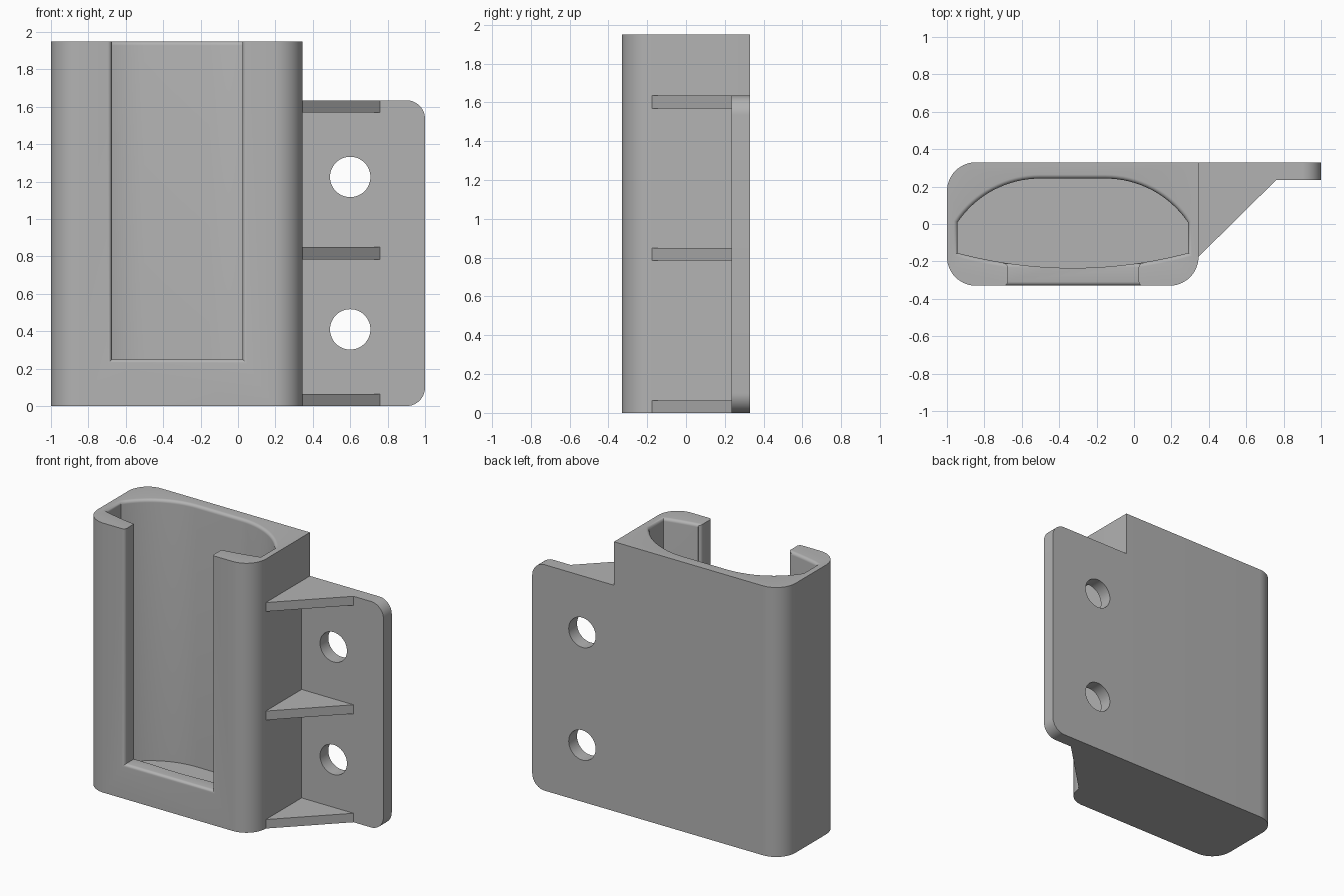
import bpy, bmesh
from math import sin, cos, pi, asin, radians
from mathutils import Vector

if "Cube" in bpy.data.objects:
    bpy.data.objects.remove(bpy.data.objects["Cube"], do_unlink=True)

grey = bpy.data.materials.new("plain grey")
grey.use_nodes = True
colour = (0.45, 0.45, 0.45, 1)
grey.diffuse_color = colour
grey.node_tree.nodes["Principled BSDF"].inputs["Base Color"].default_value = colour

HEIGHT, LEFT, RIGHT, DEPTH = 1.95, -1.0, 0.345, 0.33
MIDDLE = (LEFT + RIGHT) / 2
LIP = 0.022          # rounding of the rim and slot edges
FLANGE_TOP, FLANGE_FRONT, RIB = 1.635, 0.235, 0.065


def loft(name, rings):
    """Closed solid through rings that share one point count."""
    bm = bmesh.new()
    loops = [[bm.verts.new(p) for p in ring] for ring in rings]
    n = len(loops[0])
    for a, b in zip(loops, loops[1:]):
        for i in range(n):
            j = (i + 1) % n
            bm.faces.new((a[i], a[j], b[j], b[i]))
    bm.faces.new(loops[0][::-1])
    bm.faces.new(loops[-1])
    bmesh.ops.recalc_face_normals(bm, faces=bm.faces)
    mesh = bpy.data.meshes.new(name)
    bm.to_mesh(mesh)
    bm.free()
    mesh.materials.append(grey)
    obj = bpy.data.objects.new(name, mesh)
    bpy.context.collection.objects.link(obj)
    return obj


def arc(cx, cy, r, start, end, steps):
    angles = [start + (end - start) * i / steps for i in range(steps + 1)]
    return [(cx + r * cos(a), cy + r * sin(a)) for a in angles]


def rounded_rect(x0, x1, y0, y1, radii, steps=14):
    """Counter-clockwise from the lower right corner; radius 0 is sharp."""
    corners = [(x1, y0, -1, 1), (x1, y1, -1, -1), (x0, y1, 1, -1), (x0, y0, 1, 1)]
    pts = []
    for k, ((x, y, sx, sy), r) in enumerate(zip(corners, radii)):
        start = (k - 1) * pi / 2
        pts += arc(x + sx * r, y + sy * r, r, start, start + pi / 2, steps) if r else [(x, y)]
    return pts


def grow(pts, d):
    """Offset a counter-clockwise outline outwards with mitred corners."""
    out = []
    for i, p in enumerate(pts):
        a, b, c = Vector(pts[i - 1]), Vector(p), Vector(pts[(i + 1) % len(pts)])
        e, f = (b - a).normalized(), (c - b).normalized()
        n, m = Vector((e.y, -e.x)), Vector((f.y, -f.x))
        out.append(tuple(b + (n + m) * d / (1 + n.dot(m))))
    return out


def at_z(pts, z):
    return [(x, y, z) for x, y in pts]


def at_y(pts, y):
    return [(x, y, z) for x, z in pts]


def cut(target, cutter):
    bpy.context.view_layer.objects.active = target
    mod = target.modifiers.new("cut", "BOOLEAN")
    mod.operation, mod.solver, mod.object = "DIFFERENCE", "EXACT", cutter
    bpy.ops.object.modifier_apply(modifier=mod.name)
    bpy.data.objects.remove(cutter, do_unlink=True)


def smooth(obj):
    bpy.ops.object.select_all(action="DESELECT")
    obj.select_set(True)
    bpy.context.view_layer.objects.active = obj
    bpy.ops.object.shade_smooth_by_angle(angle=radians(30))


# Outer sleeve: square corner where the flange joins
outline = rounded_rect(LEFT, RIGHT, -DEPTH, DEPTH, (0.155, 0, 0.155, 0.155))
sleeve = loft("sleeve", [at_z(outline, 0), at_z(outline, HEIGHT)])

# Pocket: bowed front, straight sides, domed back with a flat centre
half, back, side_front, side_back, flat = 0.615, 0.243, -0.155, 0.01, 0.175
sag = 0.08
front_r = (half ** 2 + sag ** 2) / (2 * sag)
front_a = asin(half / front_r)
drop, run = back - side_back, half - flat
back_r = (run ** 2 + drop ** 2) / (2 * drop)
back_a = asin(run / back_r)
pocket = arc(MIDDLE, side_front - sag + front_r, front_r, -pi / 2 - front_a, -pi / 2 + front_a, 32)
pocket += arc(MIDDLE + flat, back - back_r, back_r, pi / 2 - back_a, pi / 2, 16)
pocket += arc(MIDDLE - flat, back - back_r, back_r, pi / 2, pi / 2 + back_a, 16)

# The pocket flares at the rim in a quarter round
rings = [at_z(pocket, 0.06)]
for i in range(7):
    t = i / 6 * pi / 2
    rings.append(at_z(grow(pocket, LIP * (1 - cos(t))), HEIGHT - LIP + LIP * sin(t)))
rings.append(at_z(grow(pocket, LIP), HEIGHT + 0.1))
cut(sleeve, loft("pocket_cutter", rings))

# Front slot, flared at both its outer and inner edges
slot = [(-0.675, 0.25), (0.025, 0.25), (0.025, HEIGHT + 0.1), (-0.675, HEIGHT + 0.1)]
flare = [i / 5 * pi / 2 for i in range(6)]
inner = -0.21
rings = [at_y(grow(slot, LIP), -DEPTH - 0.1)]
rings += [at_y(grow(slot, LIP * (1 - sin(t))), -DEPTH + LIP * (1 - cos(t))) for t in flare]
rings += [at_y(grow(slot, LIP * (1 - cos(t))), inner - LIP + LIP * sin(t)) for t in flare]
rings.append(at_y(grow(slot, LIP), -0.1))
cut(sleeve, loft("slot_cutter", rings))
smooth(sleeve)

# Mounting flange with two screw holes
plate = rounded_rect(RIGHT, 1, 0, FLANGE_TOP, (0.1, 0.1, 0, 0))
flange = loft("mounting_flange", [at_y(plate, FLANGE_FRONT), at_y(plate, DEPTH)])
for z in (0.41, 1.225):
    hole = arc(0.6, z, 0.108, 0, 2 * pi, 48)[:-1]
    cut(flange, loft("hole_cutter", [at_y(hole, 0), at_y(hole, 0.5)]))
smooth(flange)

# Triangular gussets between sleeve and flange
triangle = [(RIGHT, -0.175), (0.76, FLANGE_FRONT), (RIGHT, FLANGE_FRONT)]
for name, z in (("lower", 0), ("middle", (FLANGE_TOP - RIB) / 2), ("upper", FLANGE_TOP - RIB)):
    loft(name + "_gusset", [at_z(triangle, z), at_z(triangle, z + RIB)])
